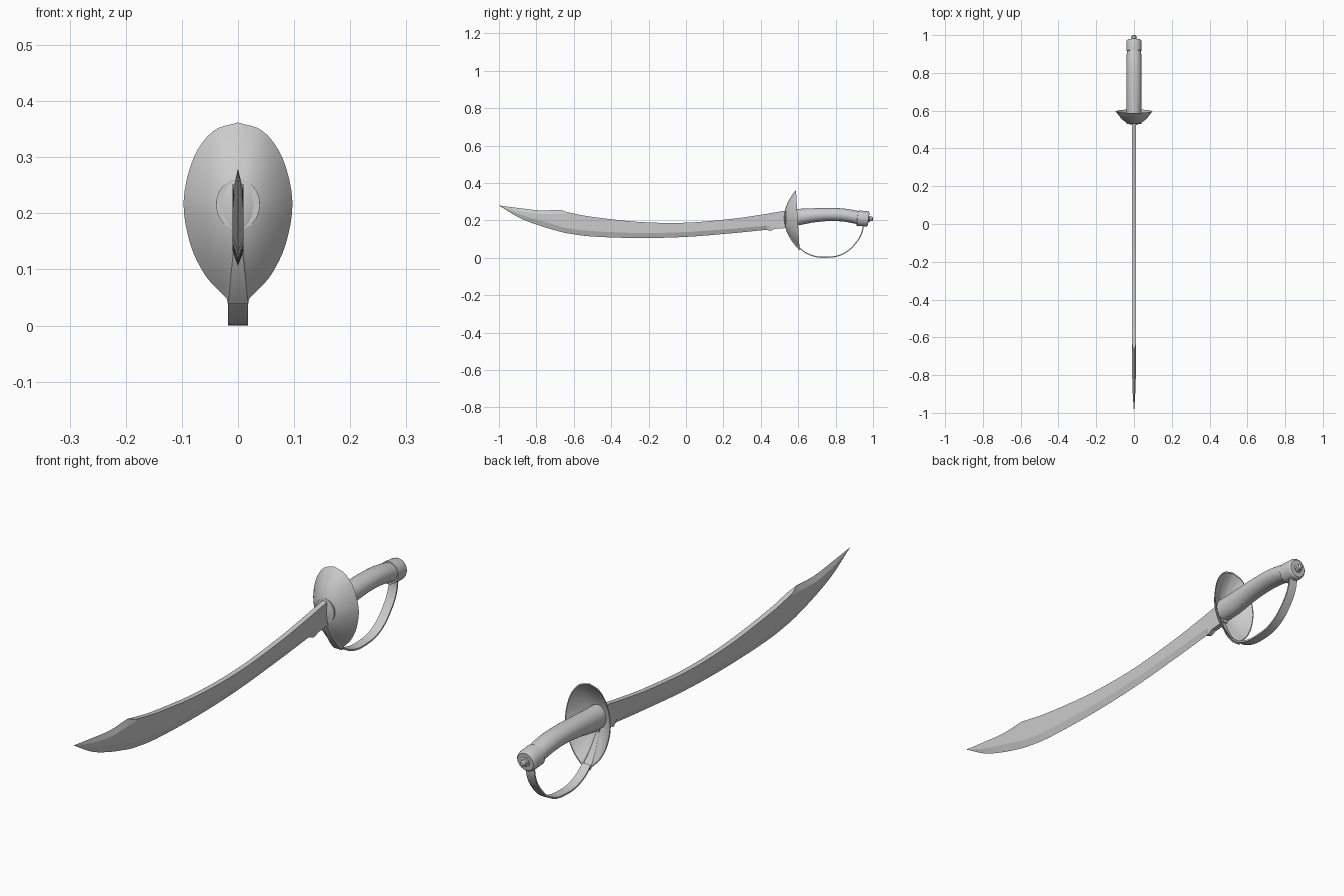
import bpy, bmesh, math
from mathutils import Vector

if "Cube" in bpy.data.objects:
    bpy.data.objects.remove(bpy.data.objects["Cube"])


def spline(rows, n):
    """Smoothly resample rows of numbers, n steps per span."""
    out = []
    p = [Vector(r) for r in rows]
    for i in range(len(p) - 1):
        a, b = p[i], p[i + 1]
        ta = (b - p[i - 1]) / 2 if i > 0 else b - a
        tb = (p[i + 2] - a) / 2 if i + 2 < len(p) else b - a
        for k in range(n):
            t = k / n
            out.append(a * (2*t**3 - 3*t*t + 1) + ta * (t**3 - 2*t*t + t)
                       + b * (3*t*t - 2*t**3) + tb * (t**3 - t*t))
    return out + [p[-1]]


def loft(name, rings, angle=30, caps=True):
    """Skin a list of closed rings that have equal point counts."""
    bm = bmesh.new()
    vs = [[bm.verts.new(c) for c in r] for r in rings]
    n = len(rings[0])
    for a, b in zip(vs, vs[1:]):
        for i in range(n):
            j = (i + 1) % n
            bm.faces.new((a[i], a[j], b[j], b[i]))
    if caps:
        bm.faces.new(vs[0])
        bm.faces.new(vs[-1])
    bmesh.ops.remove_doubles(bm, verts=bm.verts, dist=1e-5)
    bmesh.ops.recalc_face_normals(bm, faces=bm.faces)
    me = bpy.data.meshes.new(name)
    bm.to_mesh(me)
    bm.free()
    ob = bpy.data.objects.new(name, me)
    bpy.context.collection.objects.link(ob)
    bpy.ops.object.select_all(action='DESELECT')
    ob.select_set(True)
    bpy.context.view_layer.objects.active = ob
    bpy.ops.object.shade_smooth_by_angle(angle=math.radians(angle))
    return ob


def disc(y, z, rx, rz, tilt=0.0, n=32):
    """Elliptical ring facing along y, leaning by tilt."""
    return [(rx * math.cos(a), y + tilt * math.sin(a) * rz, z + rz * math.sin(a))
            for a in (2 * math.pi * i / n for i in range(n))]


# Blade: y, lower edge, bevel line, false-edge line, spine, half widths (edge, body, spine)
tip = [(-1, .28, .28, .28, .28, 0, .0, 0),
       (-.89, .214, .233, .25, .266, 0, .007, 0),
       (-.78, .171, .2, .235, .254, 0, .01, 0),
       (-.67, .139, .167, .237, .257, 0, .01, .001)]
body = [(-.635, .131, .158, .235, .244, 0, .01, .01),
        (-.5, .114, .143, .21, .219, 0, .01, .01),
        (-.25, .106, .133, .183, .192, 0, .01, .01),
        (0, .112, .138, .179, .188, 0, .01, .01),
        (.25, .132, .156, .2, .209, 0, .01, .01),
        (.43, .15, .172, .226, .235, 0, .01, .01)]
ricasso = [(.452, .144, .17, .23, .239, .008, .01, .01),
           (.475, .155, .172, .233, .243, .01, .01, .01),
           (.545, .16, .175, .243, .254, .01, .01, .01)]
rings = []
for y, zb, zv, zr, zt, hb, h, ht in spline(tip, 6) + spline(body, 6) + [Vector(r) for r in ricasso]:
    rings.append([(-hb, y, zb), (hb, y, zb), (h, y, zv), (h, y, zr),
                  (ht, y, zt), (-ht, y, zt), (-h, y, zr), (-h, y, zv)])
loft("blade", rings, 9)

# Shell guard: egg outline scaled inward along a bowl profile
half = spline([(0, .362), (.045, .346), (.08, .297), (.097, .22), (.085, .145),
               (.06, .092), (.036, .064), (.021, .049), (.018, .038)], 4)
outline = [(v.x, v.y) for v in half] + [(-v.x, v.y) for v in reversed(half[1:])]
CZ = .212
rings = []
for inner in (False, True):
    shell = []
    for k in range(13):
        t = k / 12
        ring = []
        for x, z in outline:
            rim = .588 + (.362 - z) * .06
            s = t * (.965 if inner else 1)
            front = .531 if inner else .524
            ring.append((x * s, front + (rim - front) * t ** 2, CZ + (z - CZ) * s))
        shell.append(ring)
    rings += shell[::-1] if inner else shell
loft("shell_guard", rings, 35, caps=False)

# Knuckle bow: flat strap swept from the guard to the pommel
path = spline([(.603, .056), (.64, .027), (.69, .008), (.74, .003), (.81, .01),
               (.87, .04), (.92, .095), (.942, .14), (.948, .178)], 5)
rings = []
for i, p in enumerate(path):
    d = path[min(i + 1, len(path) - 1)] - path[max(i - 1, 0)]
    n = Vector((-d.y, d.x)).normalized() * .003
    w = .018
    rings.append([(sx * w, p.x + sn * n.x, p.y + sn * n.y)
                  for sx, sn in ((-1, -1), (1, -1), (1, 1), (-1, 1))])
loft("knuckle_bow", rings)

# Grip: curved tube, y / centre z / half width / half height
grip = spline([(.53, .216, .039, .045), (.6, .218, .039, .044), (.68, .227, .039, .038),
               (.77, .232, .039, .035), (.85, .228, .039, .035), (.925, .214, .038, .036)], 4)
loft("grip", [disc(y, z, rx, rz) for y, z, rx, rz in grip])

# Pommel cap: short drum with rounded back rim
loft("pommel", [disc(y, z, r, r, .12) for y, z, r in
                ((.915, .213, .036), (.917, .2125, .041), (.963, .209, .041),
                 (.972, .208, .039), (.977, .2075, .034))])

# Peened button on the end
loft("pommel_button", [disc(y, .208, r, r, 0, 20) for y, r in
                       ((.97, .017), (.981, .017), (.983, .012), (.994, .012), (1.0, .007))])
